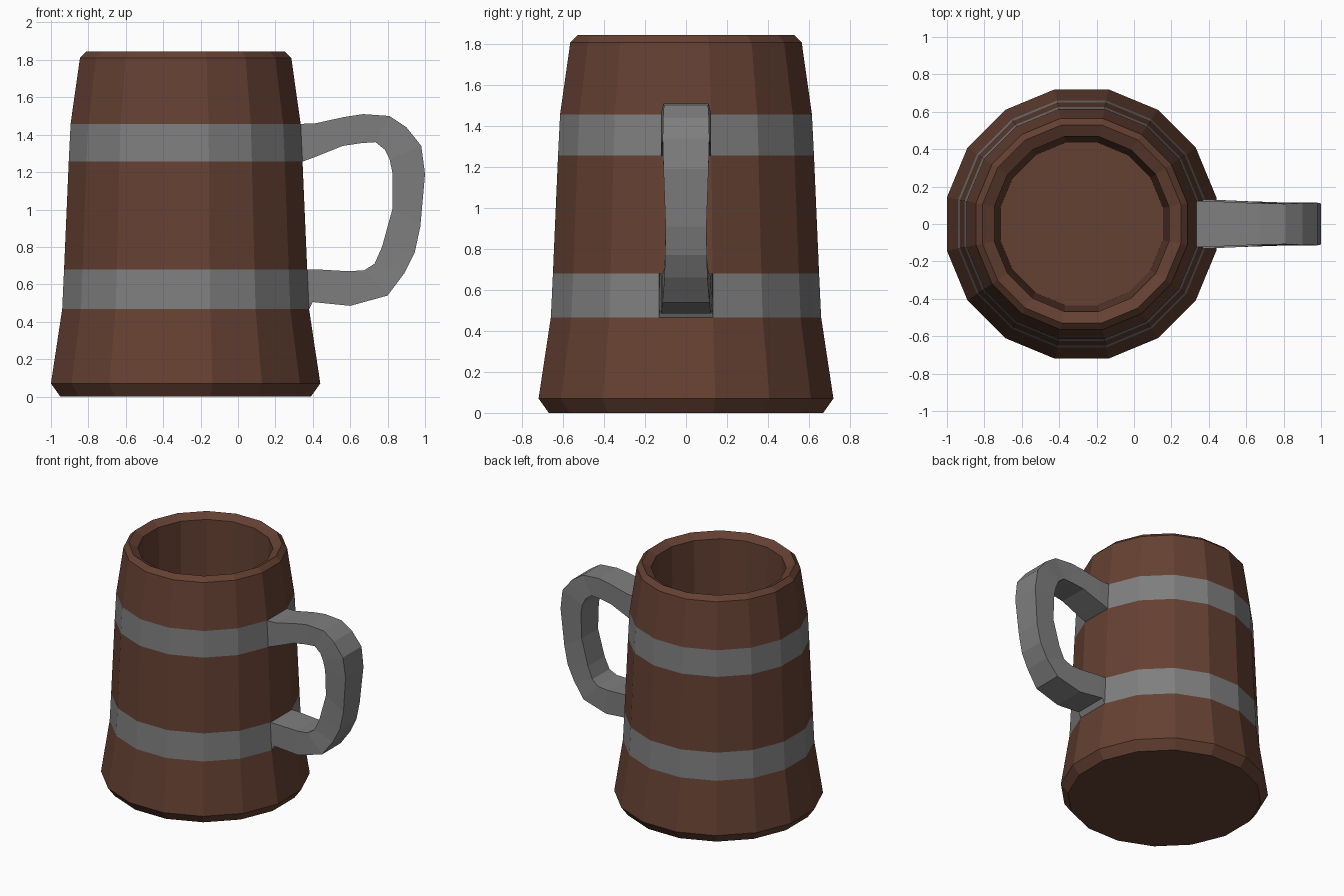
import bpy, bmesh, math

if "Cube" in bpy.data.objects:
    bpy.data.objects.remove(bpy.data.objects["Cube"])

SIDES = 16
CX = -0.28  # axis of the mug


def material(name, color):
    m = bpy.data.materials.new(name)
    m.diffuse_color = (*color, 1)
    m.use_nodes = True
    m.node_tree.nodes["Principled BSDF"].inputs["Base Color"].default_value = m.diffuse_color
    return m


wood = material("wood", (0.13, 0.052, 0.032))
metal = material("metal", (0.21, 0.21, 0.21))


def finish(name, bm, mat):
    bmesh.ops.recalc_face_normals(bm, faces=bm.faces)
    me = bpy.data.meshes.new(name)
    bm.to_mesh(me)
    bm.free()
    me.materials.append(mat)
    ob = bpy.data.objects.new(name, me)
    bpy.context.collection.objects.link(ob)
    return ob


def bridge(bm, a, b):
    n = len(a)
    for i in range(n):
        bm.faces.new((a[i], a[(i + 1) % n], b[(i + 1) % n], b[i]))


def lathe(name, profile, mat):
    """Spin (flat-to-flat half width, z) points; flat sides face the axes."""
    bm = bmesh.new()
    rings = []
    for half, z in profile:
        r = half / math.cos(math.pi / SIDES)
        angles = [(i + 0.5) * math.tau / SIDES for i in range(SIDES)]
        rings.append([bm.verts.new((CX + r * math.cos(t), r * math.sin(t), z)) for t in angles])
    for a, b in zip(rings, rings[1:]):
        bridge(bm, a, b)
    bm.faces.new(rings[0])
    bm.faces.new(rings[-1])
    return finish(name, bm, mat)


# Wooden mug: bottom bevel, tapering wall, bevelled rim, hollow inside
body = lathe("mug_body", [
    (0.67, 0), (0.72, 0.07), (0.66, 0.467), (0.65, 0.68), (0.625, 1.256),
    (0.615, 1.458), (0.565, 1.81), (0.53, 1.845), (0.467, 1.81), (0.435, 0.12)], wood)

# Metal bands are flush with the wall: ring rows 2 and 4 of the spin
body.data.materials.append(metal)
for row in (2, 4):
    for i in range(SIDES):
        body.data.polygons[row * SIDES + i].material_index = 1

# Metal handle: outer x, z / inner x, z / half width, from upper band to lower band
stations = [
    (0.335, 1.458, 0.345, 1.256, 0.123), (0.41, 1.46, 0.41, 1.28, 0.122),
    (0.57, 1.495, 0.56, 1.34, 0.115), (0.67, 1.51, 0.66, 1.355, 0.11),
    (0.81, 1.50, 0.735, 1.36, 0.108), (0.90, 1.44, 0.785, 1.32, 0.112),
    (0.98, 1.34, 0.81, 1.27, 0.114), (1.0, 1.19, 0.825, 1.20, 0.11),
    (0.975, 0.91, 0.825, 1.0, 0.10), (0.945, 0.77, 0.77, 0.80, 0.102),
    (0.89, 0.66, 0.73, 0.71, 0.105), (0.80, 0.54, 0.675, 0.675, 0.115),
    (0.60, 0.485, 0.59, 0.67, 0.122), (0.40, 0.505, 0.42, 0.68, 0.13),
    (0.38, 0.467, 0.37, 0.68, 0.131)]
bm = bmesh.new()
rings = [[bm.verts.new(p) for p in ((ox, -w, oz), (ox, w, oz), (ix, w, iz), (ix, -w, iz))]
         for ox, oz, ix, iz, w in stations]
for a, b in zip(rings, rings[1:]):
    bridge(bm, a, b)
finish("handle", bm, metal)
